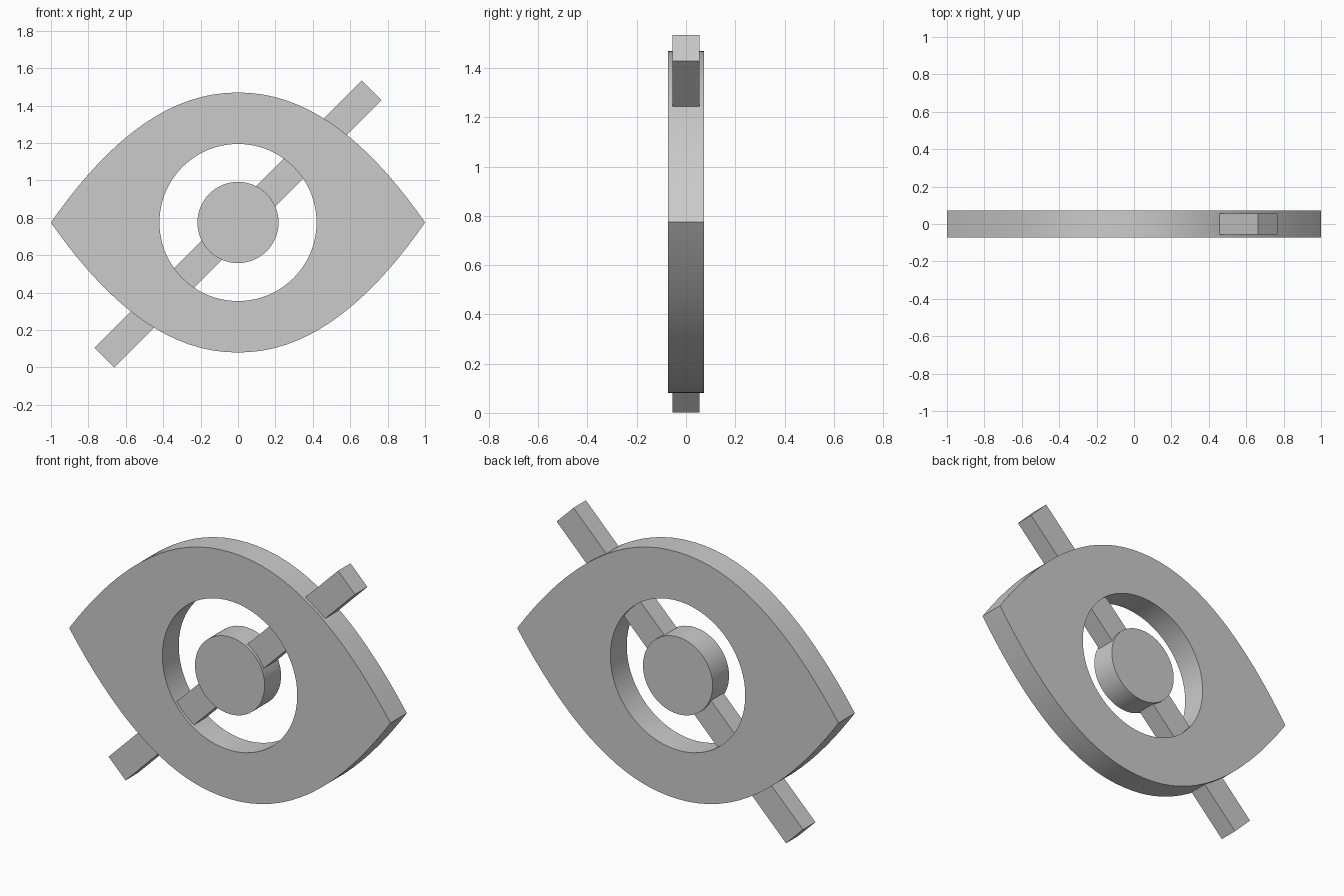
import bpy, bmesh, math
from mathutils import Matrix

CENTRE_Z = 0.775
HALF_DEPTH = 0.073
SEGMENTS = 96

cube = bpy.data.objects.get("Cube")
if cube:
    bpy.data.objects.remove(cube, do_unlink=True)

grey = bpy.data.materials.new("light grey")
grey.use_nodes = True
grey.diffuse_color = (0.6, 0.6, 0.6, 1)
grey.node_tree.nodes["Principled BSDF"].inputs["Base Color"].default_value = (0.6, 0.6, 0.6, 1)


def finish(name, bm, matrix):
    """Turn a bmesh into a named object with sharp-edged smooth shading."""
    bmesh.ops.transform(bm, matrix=matrix, verts=bm.verts)
    bmesh.ops.recalc_face_normals(bm, faces=bm.faces)
    mesh = bpy.data.meshes.new(name)
    bm.to_mesh(mesh)
    bm.free()
    mesh.materials.append(grey)
    obj = bpy.data.objects.new(name, mesh)
    bpy.context.collection.objects.link(obj)
    bpy.ops.object.select_all(action='DESELECT')
    obj.select_set(True)
    bpy.context.view_layer.objects.active = obj
    bpy.ops.object.shade_smooth_by_angle(angle=math.radians(30))


# Eye frame: almond outline with a round opening
def almond(a):
    x = math.cos(a)
    return x, math.copysign(0.695 * (1 - abs(x) ** 2.07), math.sin(a))


def opening(a):
    return 0.42 * math.cos(a), 0.42 * math.sin(a)


bm = bmesh.new()
angles = [2 * math.pi * i / SEGMENTS for i in range(SEGMENTS)]
loops = []
for outline, y in ((almond, -HALF_DEPTH), (almond, HALF_DEPTH),
                   (opening, HALF_DEPTH), (opening, -HALF_DEPTH)):
    points = [outline(a) for a in angles]
    loops.append([bm.verts.new((x, y, z)) for x, z in points])
for k, loop in enumerate(loops):
    other = loops[(k + 1) % len(loops)]
    for i in range(SEGMENTS):
        j = (i + 1) % SEGMENTS
        bm.faces.new((loop[i], loop[j], other[j], other[i]))
finish("eye_frame", bm, Matrix.Translation((0, 0, CENTRE_Z)))

# Pupil disc
bm = bmesh.new()
bmesh.ops.create_cone(bm, cap_ends=True, segments=64, radius1=0.217,
                      radius2=0.217, depth=2 * HALF_DEPTH)
finish("pupil", bm, Matrix.Translation((0, 0, CENTRE_Z)) @ Matrix.Rotation(math.pi / 2, 4, 'X'))

# Diagonal slash bar, passing through the frame and pupil
bm = bmesh.new()
bmesh.ops.create_cube(bm, size=1)
finish("slash_bar", bm, Matrix.Translation((0, 0, 0.768))
       @ Matrix.Rotation(-math.pi / 4, 4, 'Y')
       @ Matrix.Diagonal((2.021, 0.11, 0.149, 1)))
